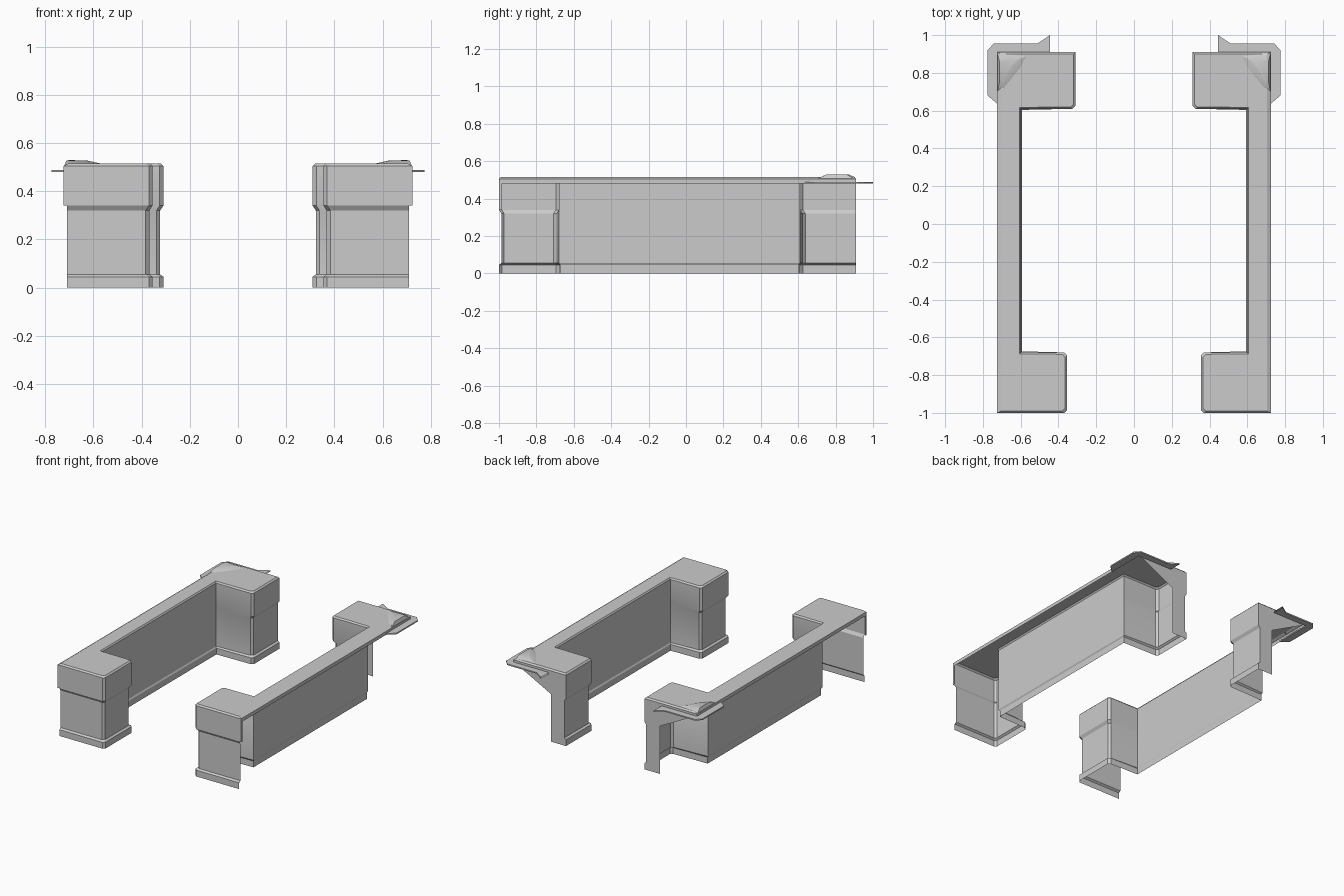
import bpy, bmesh, math

if "Cube" in bpy.data.objects:
    bpy.data.objects.remove(bpy.data.objects["Cube"])


def make(name, faces):
    """Mesh from faces given as point lists; welded and mirrored across x."""
    bm = bmesh.new()
    for f in faces:
        bm.faces.new([bm.verts.new(p) for p in f])
    bmesh.ops.remove_doubles(bm, verts=bm.verts, dist=0.0005)
    bmesh.ops.recalc_face_normals(bm, faces=bm.faces)
    me = bpy.data.meshes.new(name)
    bm.to_mesh(me)
    bm.free()
    ob = bpy.data.objects.new(name, me)
    bpy.context.collection.objects.link(ob)
    mod = ob.modifiers.new("mirror", 'MIRROR')
    mod.use_mirror_merge = False
    bpy.ops.object.select_all(action='DESELECT')
    ob.select_set(True)
    bpy.context.view_layer.objects.active = ob
    bpy.ops.object.shade_smooth_by_angle(angle=math.radians(25))
    return ob


def outline(d, bay):
    """Open plan of one side shell; d insets the end blocks, bay is the long wall x."""
    y = bay - 0.6
    return [(0.71, -1 + d), (0.37 + d, -1 + d), (0.355 + d, -0.985 + d),
            (0.355 + d, -0.695 - d), (0.37 + d, -0.68 - d), (bay, -0.68 - y),
            (bay, 0.61 + y), (0.325 + d, 0.61 + d), (0.31 + d, 0.625 + d),
            (0.31 + d, 0.91), (0.43, 0.91)]


# Wall levels: base trim, recessed panel, flared band
levels = [(0, 0, 0.594), (0.045, 0, 0.594), (0.055, 0.013, 0.60),
          (0.32, 0.013, 0.60), (0.34, 0, 0.60), (0.505, 0, 0.60)]
rings = [[(x, y, z) for x, y in outline(d, b)] for z, d, b in levels]
cap = [(x, y, 0.515) for x, y in outline(0.01, 0.607)]
cap[0] = (0.705, -0.99, 0.515)
cap[-2:] = [(0.32, 0.90, 0.515), (0.43, 0.90, 0.515)]
rings.append(cap)
faces = []
for a, b in zip(rings, rings[1:]):
    for i in range(len(a) - 1):
        faces.append([a[i], a[i + 1], b[i + 1], b[i]])

# Flat top in three pieces, with a chamfered lip along the open outer side
end = (0.705, 0.90, 0.515)
e1, e2 = (0.705, cap[5][1], 0.515), (0.705, cap[6][1], 0.515)
faces += [cap[:6] + [e1], [cap[5], cap[6], e2, e1], cap[6:] + [end, e2]]
X = 0.724
edge = [(0.705, -0.99, 0.515), e1, e2, end]
mid = [(X, y, 0.505) for y in (-1, e1[1], e2[1], 0.91)]
for i in range(3):
    low = [(X, p[1], 0.48) for p in mid]
    faces += [[edge[i], edge[i + 1], mid[i + 1], mid[i]],
              [mid[i], mid[i + 1], low[i + 1], low[i]]]

# Front corner flap and rear gusset
faces += [[(0.71, -1, 0.34), (X, -1, 0.34), (X, -1, 0.505), (0.71, -1, 0.505)],
          [(0.71, -1, 0.505), (X, -1, 0.505), cap[0]],
          [(X, -1, 0.34), (X, -0.985, 0.34), (X, -0.985, 0.48), (X, -1, 0.48)],
          [(0.43, 0.91, 0.34), (0.43, 0.91, 0.505), (X, 0.91, 0.505),
           (X, 0.91, 0.48), (0.70, 0.91, 0.48)],
          [(0.43, 0.91, 0.505), (X, 0.91, 0.505), end, cap[-1]]]
make("side_shell", faces)

# Thin flange wrapped round the rear outer corner
outer = [(0.722, 0.635), (0.775, 0.68), (0.775, 0.92), (0.742, 0.956),
         (0.51, 0.956), (0.445, 1.0)]
inner = [(0.722, 0.635), (0.722, 0.68), (0.722, 0.91), (0.722, 0.91),
         (0.51, 0.91), (0.445, 0.91)]
flange = []
for i in range(5):
    quad = [outer[i], outer[i + 1], inner[i + 1], inner[i]]
    quad = list(dict.fromkeys(quad))
    for z in (0.48, 0.489):
        flange.append([(x, y, z) for x, y in quad])
    (ax, ay), (bx, by) = outer[i], outer[i + 1]
    flange.append([(ax, ay, 0.48), (bx, by, 0.48), (bx, by, 0.489), (ax, ay, 0.489)])
make("rear_flange", flange)

# Low raised swelling on the rear corner
foot = [(0.722, 0.70, 0.505), (0.722, 0.90, 0.505), (0.705, 0.905, 0.513),
        (0.57, 0.89, 0.515), (0.60, 0.83, 0.515), (0.69, 0.72, 0.515)]
peak = [(0.712, 0.75, 0.528), (0.712, 0.86, 0.528), (0.70, 0.87, 0.529),
        (0.63, 0.865, 0.528), (0.65, 0.83, 0.528), (0.695, 0.76, 0.528)]
bump = [[foot[i], foot[(i + 1) % 6], peak[(i + 1) % 6], peak[i]] for i in range(6)]
make("corner_swelling", bump + [peak])
